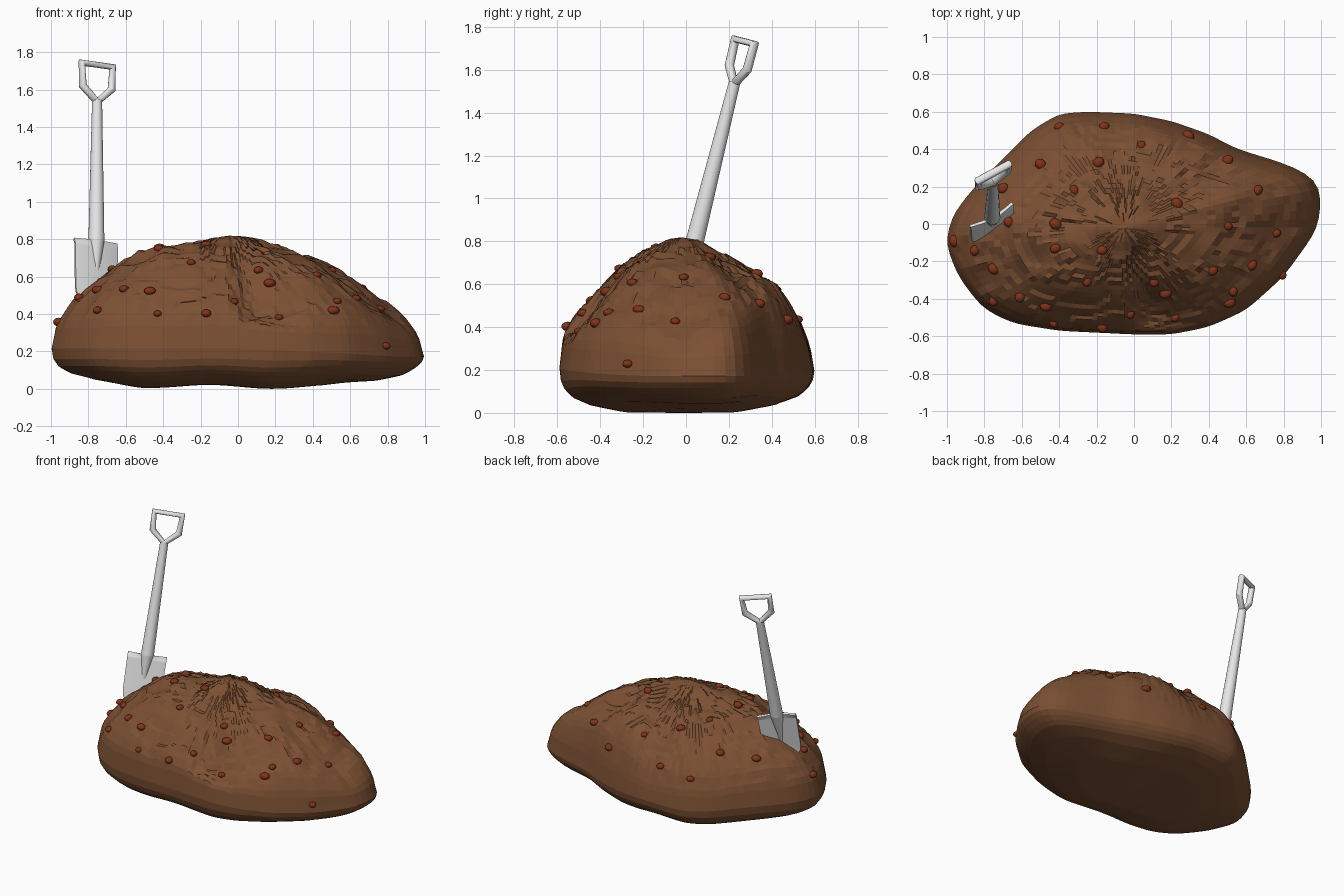
import bpy, bmesh, math, random
from mathutils import Vector, Matrix, noise
from mathutils.bvhtree import BVHTree

random.seed(4)
if "Cube" in bpy.data.objects:
    bpy.data.objects.remove(bpy.data.objects["Cube"])


def material(name, rgb):
    m = bpy.data.materials.new(name)
    m.use_nodes = True
    m.diffuse_color = (*rgb, 1)
    m.node_tree.nodes["Principled BSDF"].inputs["Base Color"].default_value = (*rgb, 1)
    return m


SOIL = material("soil brown", (0.2, 0.08, 0.033))
STONE = material("stone red", (0.22, 0.032, 0.01))
STEEL = material("steel grey", (0.83, 0.83, 0.83))


def add_object(name, bm, mat, smooth=False):
    bmesh.ops.recalc_face_normals(bm, faces=bm.faces)
    mesh = bpy.data.meshes.new(name)
    bm.to_mesh(mesh)
    for p in mesh.polygons:
        p.use_smooth = smooth
    mesh.materials.append(mat)
    ob = bpy.data.objects.new(name, mesh)
    bpy.context.collection.objects.link(ob)
    return ob


def lerp_table(table, x):
    for (x0, y0), (x1, y1) in zip(table, table[1:]):
        if x <= x1:
            return y0 + (y1 - y0) * (x - x0) / max(x1 - x0, 1e-6)
    return table[-1][1]


# --- Mound: radial grid between a plan outline and four side profiles ---
SEGS, RINGS = 128, 52
centre = Vector((-0.05, -0.02))
outline = [(1, 0.1), (0.99, 0.23), (0.84, 0.31), (0.55, 0.4), (0.4, 0.48), (0.2, 0.55),
           (0, 0.59), (-0.25, 0.6), (-0.4, 0.59), (-0.55, 0.5), (-0.7, 0.35), (-0.85, 0.2),
           (-0.97, 0.05), (-1.01, -0.1), (-0.94, -0.28), (-0.81, -0.45), (-0.65, -0.53),
           (-0.4, -0.57), (0, -0.59), (0.2, -0.59), (0.4, -0.55), (0.6, -0.46),
           (0.8, -0.28), (0.98, -0.03)]
polar = []
for a, b in zip(outline, outline[1:] + outline[:1]):
    for k in range(6):
        d = Vector(a).lerp(Vector(b), k / 6) - centre
        polar.append((math.atan2(d.y, d.x) % math.tau, d.length))
polar.sort()
polar = ([(polar[-1][0] - math.tau, polar[-1][1])] + polar
         + [(polar[0][0] + math.tau, polar[0][1])])
radii = [lerp_table(polar, math.tau * i / SEGS) for i in range(SEGS)]
for _ in range(2):
    radii = [(radii[i - 1] + 2 * radii[i] + radii[(i + 1) % SEGS]) / 4 for i in range(SEGS)]

# Reach from the centre, then heights toward right, back, left and front
top_rows = [(0, .83, .83, .83, .83), (.15, .82, .81, .8, .81), (.3, .75, .75, .77, .76),
            (.5, .68, .68, .74, .68), (.65, .57, .61, .66, .6), (.8, .43, .51, .55, .51),
            (.9, .36, .42, .46, .45), (.97, .28, .31, .36, .38), (1, .18, .2, .22, .22)]
under_rows = [(.982, .145), (.9, .092), (.75, .055), (.5, .025), (0, .02)]
profile = top_rows + [(f, z, z, z, z) for f, z in under_rows]
# Resample the profiles evenly by length
dist = [0]
for a, b in zip(profile, profile[1:]):
    dist.append(dist[-1] + math.hypot(b[0] - a[0], b[2] - a[2]))
rows = [[lerp_table([(d, p[k]) for d, p in zip(dist, profile)], dist[-1] * j / RINGS)
         for k in range(5)] for j in range(RINGS + 1)]


def mound_point(i, j):
    f, right, back, left, front = rows[j]
    t = math.tau * i / SEGS
    c, s = math.cos(t), math.sin(t)
    z = c * c * (right if c > 0 else left) + s * s * (back if s > 0 else front)
    upper = min(1, max(0, (z - 0.24) / 0.2))
    # Fuller shoulders on the two corners of the narrow end
    if c > 0:
        shoulder = 0.13 * math.sin(2 * t) if s > 0 else -0.07 * math.sin(4 * t)
        z += shoulder * math.sin(math.pi * f ** 4) * min(1, max(0, (z - 0.18) / 0.08))
    # Gully running down the front
    off = math.atan2(math.sin(t + 1.3), math.cos(t + 1.3))
    z -= 0.035 * math.sin(math.pi * f) * math.exp(-(off / 0.2) ** 2) * upper
    x, y = centre.x + radii[i] * f * c, centre.y + radii[i] * f * s
    # Soft lumps and sharp crumbly ledges
    fade = upper * min(1, f * 4)
    z += 0.02 * noise.noise(Vector((x * 3, y * 3, 1))) * fade
    z += 0.04 * (0.2 - abs(noise.noise(Vector((x * 5, y * 5, 7))))) * fade
    step = noise.noise(Vector((x * 4, y * 4, 3))) * 5
    z += 0.02 * (step - math.floor(step) - 0.5) * fade
    # Wavy underside
    z -= 0.013 * math.cos(9 * (x - 0.2)) * max(0, 1 - z / 0.25) * (1 - 0.5 * abs(x))
    return x, y, z


bm = bmesh.new()
grid = [[bm.verts.new(mound_point(i, j)) for i in range(SEGS)] for j in range(1, RINGS)]
peak = bm.verts.new(mound_point(0, 0))
base = bm.verts.new(mound_point(0, RINGS))
for i in range(SEGS):
    k = (i + 1) % SEGS
    bm.faces.new((peak, grid[0][i], grid[0][k]))
    bm.faces.new((base, grid[-1][k], grid[-1][i]))
    for lo, hi in zip(grid, grid[1:]):
        bm.faces.new((lo[i], hi[i], hi[k], lo[k]))
low = min(v.co.z for v in bm.verts)
bmesh.ops.translate(bm, verts=bm.verts, vec=(0, 0, -low))
add_object("dirt_mound", bm, SOIL)
surface = BVHTree.FromBMesh(bm)

# --- Pebbles dropped onto the mound ---
spots = [(-.4, .52), (-.16, .52), (.04, .42), (.29, .47), (.5, .34), (.66, .18), (.76, -.05),
         (.5, -.01), (.23, .11), (-.19, .33), (-.32, .18), (-.5, .32), (-.7, .19), (-.67, .01),
         (-.42, -.13), (-.17, -.14), (-.42, 0), (-.85, -.14), (-.96, -.09), (-.75, -.24),
         (-.75, -.41), (-.61, -.39), (-.25, -.31), (-.47, -.44), (-.43, -.53), (-.02, -.48),
         (.11, -.31), (.17, -.37), (.42, -.25), (.63, -.22), (.79, -.27), (.53, -.36),
         (.51, -.42), (.22, -.5), (-.17, -.55)]
pebbles = bmesh.new()
for x, y in spots:
    hit = surface.ray_cast(Vector((x, y, 2)), Vector((0, 0, -1)))[0]
    if hit:
        size = random.uniform(0.025, 0.035)
        m = (Matrix.Translation(hit) @ Matrix.Rotation(random.uniform(0, 3), 4, "Z")
             @ Matrix.Diagonal((size, size * 0.85, size * 0.68, 1)))
        bmesh.ops.create_icosphere(pebbles, subdivisions=2, radius=1, matrix=m)
add_object("pebbles", pebbles, STONE, True)

# --- Shovel: local x across the blade, local z along the shaft ---
axis = Vector((0.005, 0.25, 1)).normalized()
across = Vector((0.87, 0.5, 0))
across = (across - axis * across.dot(axis)).normalized()
place = Matrix((across, axis.cross(across), axis)).transposed().to_4x4()
place.translation = (-0.757, 0.046, 0.82)


def cone(name, z0, z1, r0, r1):
    part = bmesh.new()
    bmesh.ops.create_cone(part, cap_ends=False, segments=20, radius1=r0, radius2=r1,
                          depth=z1 - z0, matrix=Matrix.Translation((0, 0, (z0 + z1) / 2)))
    add_object(name, part, STEEL, True).matrix_world = place


cone("shovel_shaft", -0.03, 0.745, 0.043, 0.027)
cone("shovel_socket", -0.25, -0.03, 0.008, 0.043)

# Grip loop
curve = bpy.data.curves.new("shovel_grip", "CURVE")
curve.dimensions = "3D"
curve.bevel_depth = 0.022
curve.bevel_resolution = 4
loop = [(0, 0.735), (-0.088, 0.815), (-0.094, 0.94), (0.094, 0.94), (0.088, 0.815)]
spline = curve.splines.new("POLY")
spline.points.add(len(loop) - 1)
for point, (x, z) in zip(spline.points, loop):
    point.co = (x, 0, z, 1)
spline.use_cyclic_u = True
curve.materials.append(STEEL)
grip = bpy.data.objects.new("shovel_grip", curve)
bpy.context.collection.objects.link(grip)
grip.matrix_world = place
bpy.ops.object.select_all(action="DESELECT")
grip.select_set(True)
bpy.context.view_layer.objects.active = grip
bpy.ops.object.convert(target="MESH")
bpy.ops.object.shade_smooth_by_angle(angle=math.radians(40))

# Shallow blade with rolled treads and a rounded tip
blade = bmesh.new()
cols, rws = 13, 12
net = []
for j in range(rws):
    v = j / (rws - 1)
    half = 0.13 * (1 - 0.04 * v) if v < 0.75 else 0.125 * math.sqrt(1 - ((v - 0.75) / 0.27) ** 2)
    line = []
    for i in range(cols):
        u = i / (cols - 1) * 2 - 1
        roll = 0.012 * abs(u) if j == 0 else 0
        line.append(blade.verts.new((u * half, 0.01 * u * u - 0.008 + roll, -0.03 - 0.36 * v)))
    net.append(line)
for a, b in zip(net, net[1:]):
    for i in range(cols - 1):
        blade.faces.new((a[i], a[i + 1], b[i + 1], b[i]))
ob = add_object("shovel_blade", blade, STEEL)
ob.matrix_world = place
thick = ob.modifiers.new("thickness", "SOLIDIFY")
thick.thickness = 0.016
thick.offset = 0
